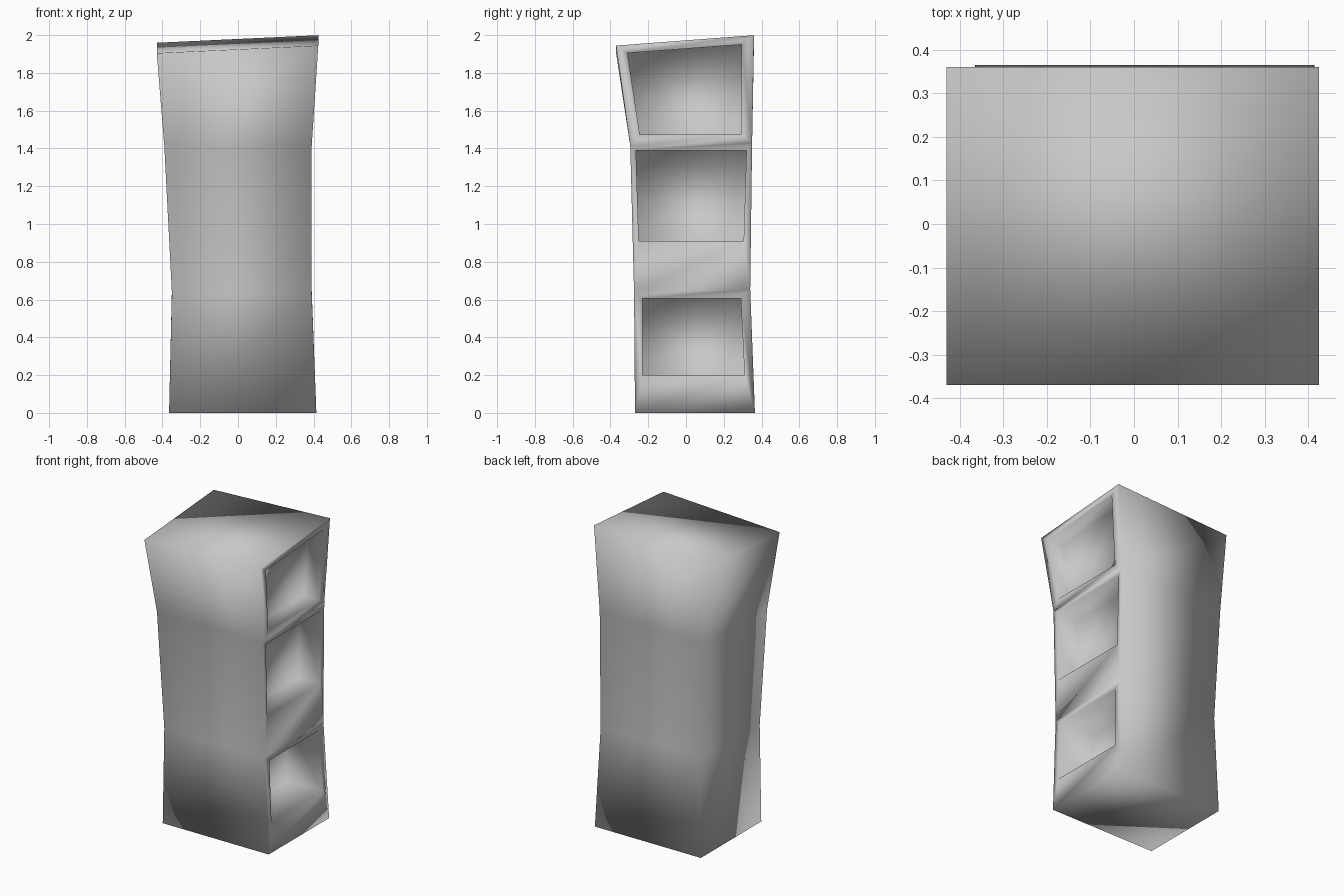
import bpy
import bmesh

cube = bpy.data.objects.get("Cube")
if cube:
    bpy.data.objects.remove(cube, do_unlink=True)

grey = bpy.data.materials.new("plain grey")
grey.use_nodes = True
colour = (0.58, 0.58, 0.58, 1)
grey.diffuse_color = colour
grey.node_tree.nodes["Principled BSDF"].inputs["Base Color"].default_value = colour

# Column rings: x left, x right, y front, y back, height, tilt along x, tilt along y
RINGS = [
    (-0.365, 0.415, -0.27, 0.365, 0.0, 0, 0),
    (-0.35, 0.39, -0.275, 0.34, 0.645, 0, 0.02),
    (-0.39, 0.39, -0.295, 0.35, 1.42, 0, 0.02),
    (-0.43, 0.425, -0.37, 0.36, 1.952, 0.04, 0.055),
]
# Pocket openings as (y, z) corners, and how deep each goes
POCKETS = [
    ([(-0.23, 0.2), (0.31, 0.2), (0.29, 0.605), (-0.23, 0.605)], 0.26),
    ([(-0.25, 0.91), (0.305, 0.91), (0.32, 1.39), (-0.265, 1.39)], 0.16),
    ([(-0.245, 1.475), (0.29, 1.475), (0.295, 1.95), (-0.31, 1.905)], 0.11),
]

bm = bmesh.new()


def ring(left, right, front, back, z, tilt_x, tilt_y):
    corners = [(left, front, -1, -1), (right, front, 1, -1), (right, back, 1, 1), (left, back, -1, 1)]
    return [bm.verts.new((x, y, z + (sx * tilt_x + sy * tilt_y) / 2)) for x, y, sx, sy in corners]


def bridge(outer, inner):
    for i in range(4):
        j = (i + 1) % 4
        bm.faces.new((outer[i], outer[j], inner[j], inner[i]))


# Solid walls and caps
rings = [ring(*r) for r in RINGS]
bm.faces.new(rings[0][::-1])
bm.faces.new(rings[-1])
for low, high in zip(rings, rings[1:]):
    for i in (0, 2, 3):
        j = (i + 1) % 4
        bm.faces.new((low[i], low[j], high[j], high[i]))

# Framed pockets stacked on the open side
for k, (corners, depth) in enumerate(POCKETS):
    low, high = rings[k], rings[k + 1]
    z0, z1 = RINGS[k][4], RINGS[k + 1][4]
    x0, x1 = RINGS[k][1], RINGS[k + 1][1]
    rim, back = [], []
    for y, z in corners:
        x = x0 + (x1 - x0) * (z - z0) / (z1 - z0)
        rim.append(bm.verts.new((x, y, z)))
        back.append(bm.verts.new((x - depth, y, z)))
    bridge([low[1], low[2], high[2], high[1]], rim)
    bridge(rim, back)
    bm.faces.new(back)

bmesh.ops.recalc_face_normals(bm, faces=bm.faces)
for face in bm.faces:
    face.smooth = True

mesh = bpy.data.meshes.new("shelf_column")
bm.to_mesh(mesh)
bm.free()
mesh.materials.append(grey)
column = bpy.data.objects.new("shelf_column", mesh)
bpy.context.collection.objects.link(column)
